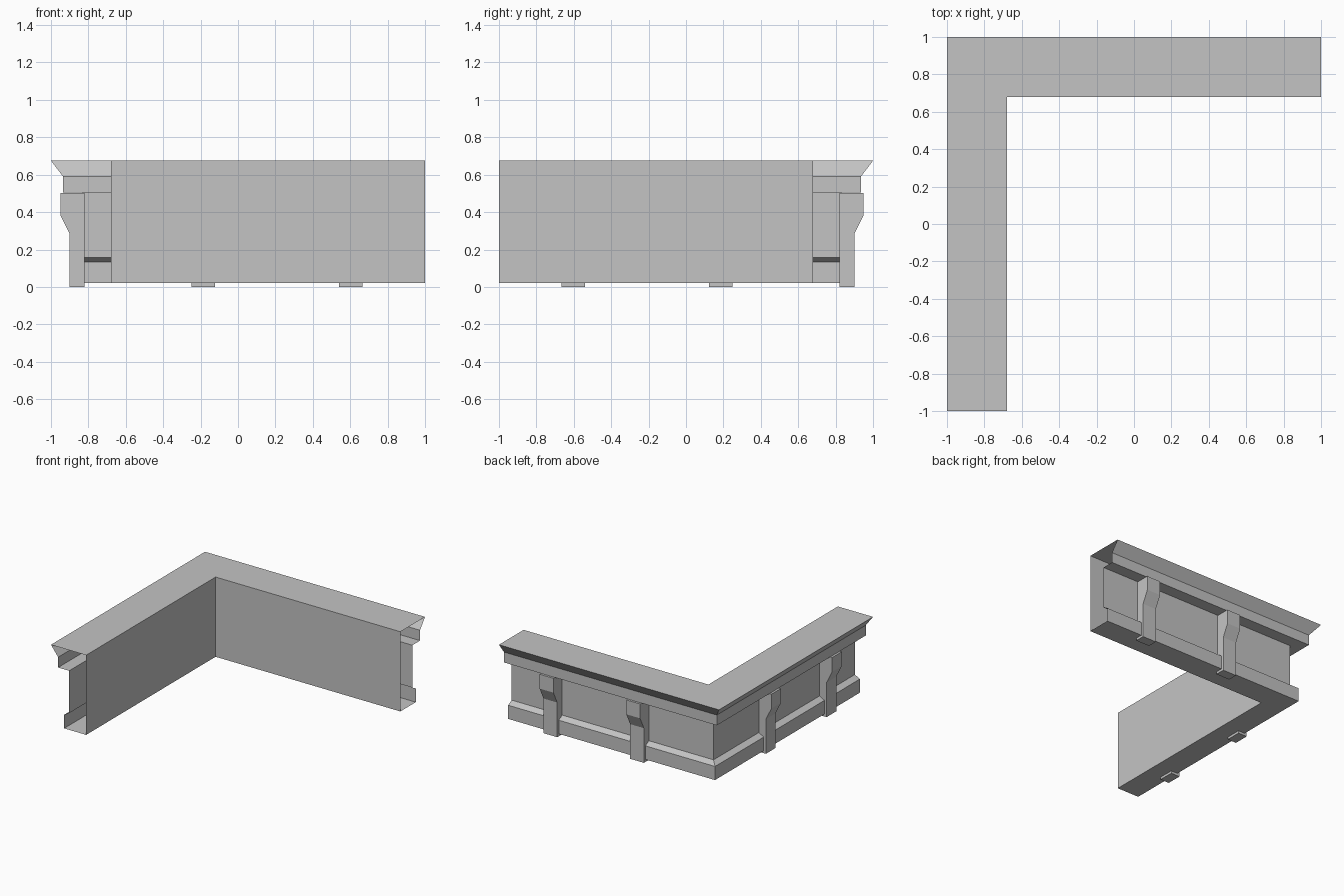
import bpy
import bmesh

if "Cube" in bpy.data.objects:
    bpy.data.objects.remove(bpy.data.objects["Cube"], do_unlink=True)

# Single stone grey
stone = bpy.data.materials.new("stone_grey")
stone.use_nodes = True
grey = (0.55, 0.55, 0.55, 1.0)
stone.diffuse_color = grey
stone.node_tree.nodes["Principled BSDF"].inputs["Base Color"].default_value = grey


def finish(name, bm):
    mesh = bpy.data.meshes.new(name)
    bm.to_mesh(mesh)
    bm.free()
    mesh.materials.append(stone)
    obj = bpy.data.objects.new(name, mesh)
    bpy.context.collection.objects.link(obj)
    return obj


# Parapet cross-section: distance outward from the centre, height
SECTION = [
    (0.68, 0.02), (0.68, 0.675),                      # inner wall
    (1.0, 0.675), (0.935, 0.59), (0.935, 0.505),      # cornice
    (0.835, 0.505), (0.835, 0.157),                   # recessed wall
    (0.88, 0.132), (0.88, 0.02),                      # plinth
]


def parapet():
    """Hollow section swept round a mitred corner, with open ends."""
    bm = bmesh.new()
    stations = [
        [bm.verts.new((-d, -1, z)) for d, z in SECTION],
        [bm.verts.new((-d, d, z)) for d, z in SECTION],
        [bm.verts.new((1, d, z)) for d, z in SECTION],
    ]
    n = len(SECTION)
    for a, b in zip(stations, stations[1:]):
        for i in range(n):
            j = (i + 1) % n
            bm.faces.new((a[i], b[i], b[j], a[j]))
    return finish("corner_parapet", bm)


# Bracket side outline: distance outward, height
BRACKET = [(0.82, 0), (0.9, 0), (0.9, 0.285), (0.95, 0.385),
           (0.95, 0.503), (0.82, 0.503)]
HALF_WIDTH = 0.0625


def bracket(name, place):
    """Extruded outline; place maps (along, outward, height) to a point."""
    bm = bmesh.new()
    face = bm.faces.new([bm.verts.new(place(-HALF_WIDTH, d, z)) for d, z in BRACKET])
    ext = bmesh.ops.extrude_face_region(bm, geom=[face], use_keep_orig=True)
    shift = place(HALF_WIDTH, 0, 0) - place(-HALF_WIDTH, 0, 0)
    moved = [v for v in ext["geom"] if isinstance(v, bmesh.types.BMVert)]
    bmesh.ops.translate(bm, verts=moved, vec=shift)
    bmesh.ops.recalc_face_normals(bm, faces=bm.faces[:])
    return finish(name, bm)


from mathutils import Vector

parapet()
# Two brackets on each arm, mirrored about the corner's diagonal
for label, c in (("near_corner", -0.185), ("near_end", 0.603)):
    bracket("back_bracket_" + label, lambda a, d, z: Vector((c + a, d, z)))
    bracket("side_bracket_" + label, lambda a, d, z: Vector((-d, -c - a, z)))
